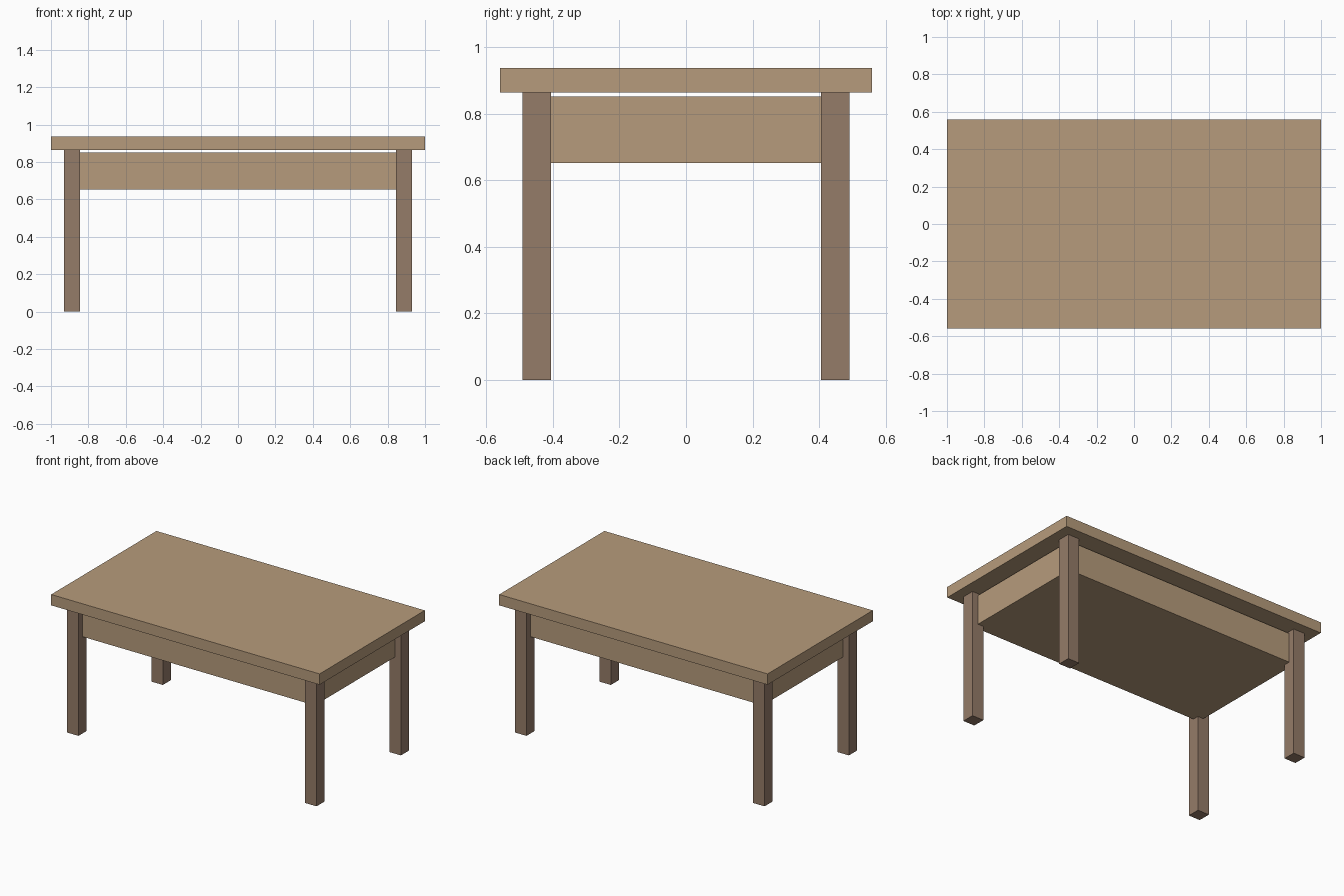
import bpy

if "Cube" in bpy.data.objects:
    bpy.data.objects.remove(bpy.data.objects["Cube"])


def material(name, color):
    mat = bpy.data.materials.new(name)
    mat.diffuse_color = (*color, 1)
    mat.use_nodes = True
    mat.node_tree.nodes["Principled BSDF"].inputs["Base Color"].default_value = mat.diffuse_color
    return mat


def box(name, center, size, mat):
    bpy.ops.mesh.primitive_cube_add(size=1, location=center)
    obj = bpy.context.object
    obj.name = name
    obj.scale = size
    bpy.ops.object.transform_apply(location=False, rotation=False, scale=True)
    obj.data.materials.append(mat)
    return obj


light_wood = material("light_wood", (0.47, 0.33, 0.20))
dark_wood = material("dark_wood", (0.30, 0.20, 0.14))

LEG_X, LEG_Y, LEG_W = 0.887, 0.449, 0.085
TOP_Z0, TOP_Z1 = 0.864, 0.937

# Table top slab
box("table_top", (0, 0, (TOP_Z0 + TOP_Z1) / 2), (2, 1.12, TOP_Z1 - TOP_Z0), light_wood)

# Solid apron, reaching the leg centres, with a thin gap under the top
box("apron", (0, 0, 0.752), (2 * LEG_X, 2 * LEG_Y, 0.2), light_wood)

# Four square legs
for y_name, sy in (("front", -1), ("back", 1)):
    for x_name, sx in (("left", -1), ("right", 1)):
        box(f"{y_name}_{x_name}_leg", (sx * LEG_X, sy * LEG_Y, TOP_Z0 / 2),
            (LEG_W, LEG_W, TOP_Z0), dark_wood)
